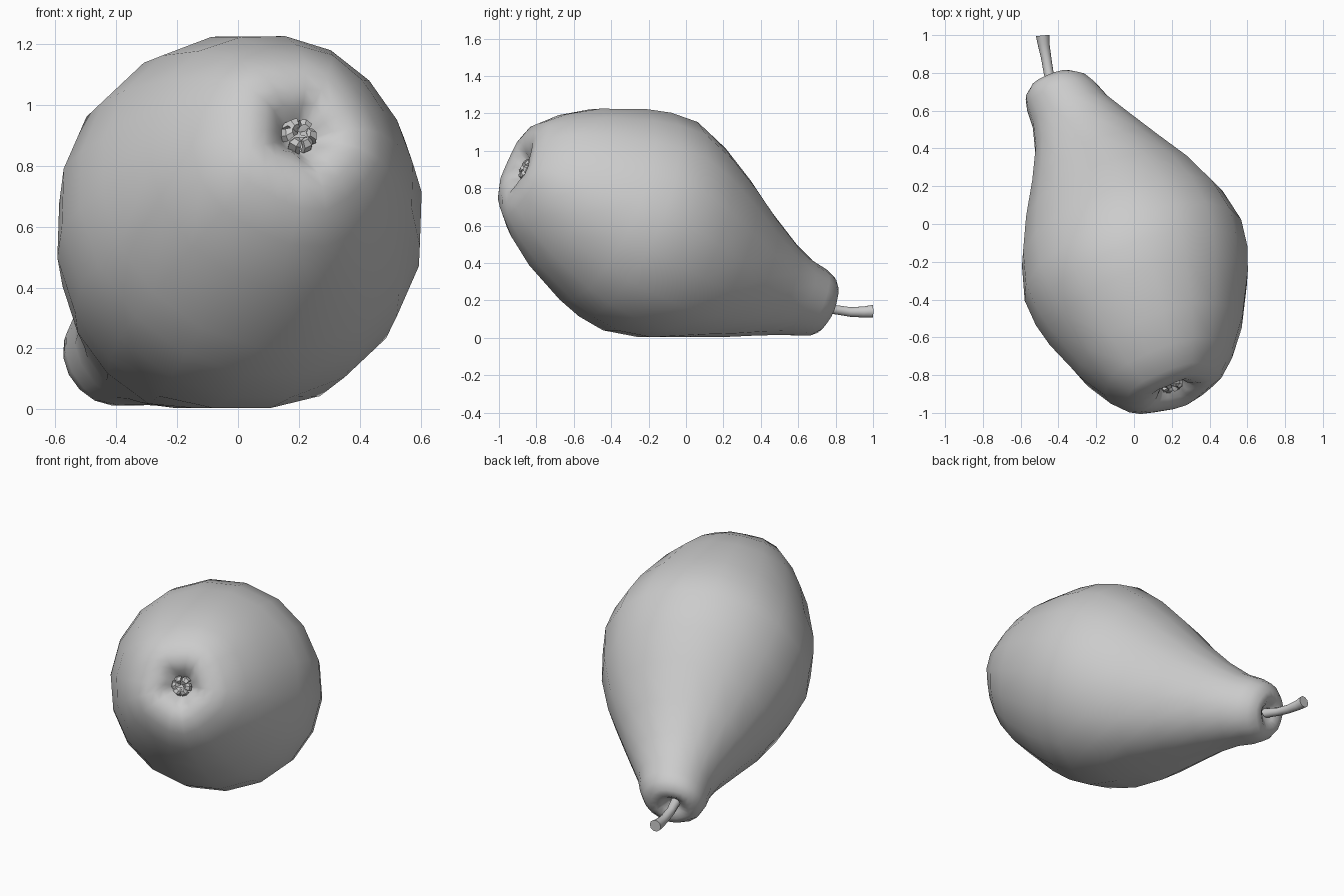
import bpy, bmesh, math, random
from mathutils import Vector

cube = bpy.data.objects.get("Cube")
if cube:
    bpy.data.objects.remove(cube, do_unlink=True)

grey = bpy.data.materials.new("plain grey")
grey.use_nodes = True
grey.diffuse_color = (0.6, 0.6, 0.6, 1)
grey.node_tree.nodes["Principled BSDF"].inputs["Base Color"].default_value = (0.6, 0.6, 0.6, 1)

BASE = Vector((0.207, -0.87, 0.908))
TIP = Vector((-0.42, 0.8, 0.17))
AXIS = (TIP - BASE).normalized()
SIDE = AXIS.cross(Vector((0, 0, 1))).normalized()
UP = SIDE.cross(AXIS)


def loft(name, rings, angle):
    """Skin a list of closed rings of points and cap both ends."""
    bm = bmesh.new()
    rows = [[bm.verts.new(p) for p in ring] for ring in rings]
    n = len(rows[0])
    for a, b in zip(rows, rows[1:]):
        for i in range(n):
            j = (i + 1) % n
            bm.faces.new((a[i], a[j], b[j], b[i]))
    bm.faces.new(rows[0])
    bm.faces.new(rows[-1])
    bmesh.ops.recalc_face_normals(bm, faces=bm.faces)
    mesh = bpy.data.meshes.new(name)
    bm.to_mesh(mesh)
    bm.free()
    ob = bpy.data.objects.new(name, mesh)
    bpy.context.collection.objects.link(ob)
    mesh.materials.append(grey)
    bpy.ops.object.select_all(action='DESELECT')
    ob.select_set(True)
    bpy.context.view_layer.objects.active = ob
    bpy.ops.object.shade_smooth_by_angle(angle=math.radians(angle))


def ring(center, radius, u, v, n, wobble=0):
    pts = []
    for i in range(n):
        a = math.tau * i / n
        r = radius * (1 + wobble * math.cos(5 * a + 0.96))
        pts.append(center + u * (r * math.cos(a)) + v * (r * math.sin(a)))
    return pts


# Fruit body: position along the axis, radius, lobing
profile = [(0.035, 0.03, 0), (0.018, 0.06, 0.12), (-0.005, 0.1, 0.15), (-0.016, 0.145, 0.1),
           (-0.016, 0.2, 0.06), (0.0, 0.27, 0.04), (0.05, 0.36, 0.02), (0.13, 0.46, 0.01),
           (0.25, 0.56, 0), (0.32, 0.598, 0), (0.4, 0.612, 0), (0.5, 0.567, 0), (0.6, 0.483, 0),
           (0.7, 0.375, 0), (0.8, 0.275, 0), (0.87, 0.218, 0), (0.92, 0.198, 0),
           (0.95, 0.175, 0), (0.968, 0.135, 0.03), (0.972, 0.095, 0.05),
           (0.962, 0.06, 0.06), (0.945, 0.025, 0)]
rings = []
for t, r, lobes in profile:
    # The spine sways a little and sags between belly and neck
    s = min(max(t, 0), 1)
    sway = 0.04 * math.sin(math.pi * s)
    bend = math.sin(math.pi * min(max((t - 0.4) / 0.55, 0), 1))
    c = BASE.lerp(TIP, t) + Vector((sway + 0.008 * bend, sway * 0.3, -0.04 * s - 0.04 * bend))
    c.x -= 0.18 * max(0, t - 0.8)
    pts = ring(c, r, SIDE, UP, 18, lobes)
    for p in pts:
        p.z = max(p.z, 0.004 if t < 0.75 else 0.013)   # resting flat
    rings.append(pts)
loft("fruit_body", rings, 80)

# Stem, slightly bent and flared
path = [((-0.425, 0.71, 0.17), 0.03), ((-0.452, 0.8, 0.15), 0.026),
        ((-0.465, 0.88, 0.138), 0.027), ((-0.478, 0.95, 0.138), 0.031),
        ((-0.483, 0.998, 0.142), 0.036)]
loft("stem", [ring(Vector(c), r, Vector((1, 0.1, 0)), Vector((0, 0, 1)), 10)
              for c, r in path], 50)

# Dried crumpled sepals in the blossom dimple
random.seed(4)
core = BASE.lerp(TIP, 0.012)
for i in range(6):
    a = math.tau * i / 6
    out = SIDE * math.cos(a) + UP * math.sin(a)
    along = SIDE * -math.sin(a) + UP * math.cos(a)
    steps = [(0.052, 0.012, 0.024), (0.045, -0.015, 0.023), (0.025, -0.022, 0.016), (0.008, -0.008, 0.006)]
    loft("sepal_%d" % (i + 1),
         [ring(core + out * d + AXIS * (h + random.uniform(-0.006, 0.006))
               + along * random.uniform(-0.008, 0.008), w, along, (out - AXIS) * 0.4, 5)
          for d, h, w in steps], 30)
